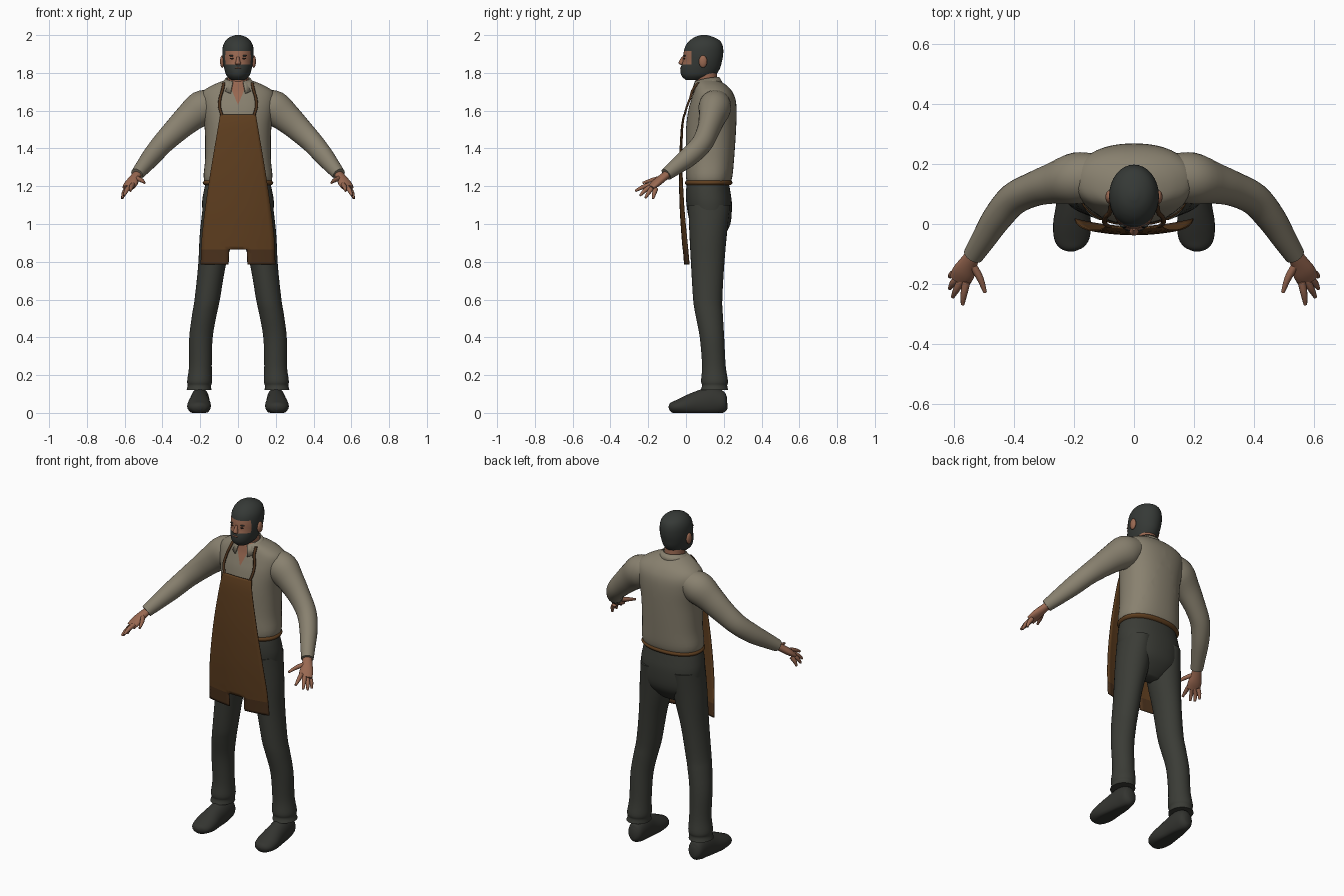
import bpy, bmesh, math
from mathutils import Vector


def mat(name, rgb):
    m = bpy.data.materials.new(name)
    m.diffuse_color = (*rgb, 1)
    return m


SHIRT = mat("linen_shirt", (0.25, 0.22, 0.16))
SKIN = mat("skin", (0.32, 0.14, 0.083))
HAIR = mat("dark_hair", (0.036, 0.041, 0.037))
CLOTH = mat("trouser_cloth", (0.043, 0.045, 0.037))
LEATHER = mat("brown_leather", (0.115, 0.049, 0.014))
DARK_LEATHER = mat("dark_leather", (0.072, 0.032, 0.012))
BOOT = mat("shoe_leather", (0.034, 0.035, 0.030))
EYE = mat("eye_dark", (0.03, 0.018, 0.014))


def finish(name, bm, mats, angle=50):
    bmesh.ops.recalc_face_normals(bm, faces=bm.faces)
    me = bpy.data.meshes.new(name)
    bm.to_mesh(me)
    bm.free()
    for m in mats:
        me.materials.append(m)
    ob = bpy.data.objects.new(name, me)
    bpy.context.collection.objects.link(ob)
    bpy.context.view_layer.objects.active = ob
    ob.select_set(True)
    bpy.ops.object.shade_smooth_by_angle(angle=math.radians(angle))
    ob.select_set(False)
    return ob


def spline(rows, steps):
    """Smooth curve through rows of numbers."""
    out = []
    for i in range(len(rows) - 1):
        a, b, c, d = (rows[max(0, min(len(rows) - 1, i + k))] for k in (-1, 0, 1, 2))
        for s in range(steps):
            t = s / steps
            out.append([q + 0.5 * t * (r - p + t * (2*p - 5*q + 4*r - w + t * (3*(q - r) + w - p)))
                        for p, q, r, w in zip(a, b, c, d)])
    out.append(list(rows[-1]))
    return out


def loft(rows, flat=True, s=1, n=32, steps=4, power=1.0, floor=None):
    """Skin of ellipses (x, y, z, half width, half depth); flat keeps them level."""
    bm = bmesh.new()
    pts = spline(rows, steps)
    rings = []
    for i, (x, y, z, ru, rv) in enumerate(pts):
        u, v = Vector((1, 0, 0)), Vector((0, 1, 0))
        if not flat:
            t = Vector(pts[min(i + 1, len(pts) - 1)][:3]) - Vector(pts[max(i - 1, 0)][:3])
            u = t.cross(Vector((0, 0, 1))).normalized()
            v = u.cross(t).normalized()
        ring = []
        for k in range(n):
            c, d = math.cos(math.tau * k / n), math.sin(math.tau * k / n)
            p = Vector((x, y, z)) + u * ru * math.copysign(abs(c) ** power, c) \
                + v * rv * math.copysign(abs(d) ** power, d)
            if floor is not None:
                p.z = max(p.z, floor)
            ring.append(bm.verts.new((p.x * s, p.y, p.z)))
        rings.append(ring)
    for a, b in zip(rings, rings[1:]):
        for k in range(n):
            bm.faces.new((a[k], a[(k + 1) % n], b[(k + 1) % n], b[k]))
    bm.faces.new(rings[0])
    bm.faces.new(rings[-1])
    return bm


def body(rows, cx=0):
    """Rows of (z, front y, back y, half width) to ellipses."""
    return [(cx, (f + b) / 2, z, w, (b - f) / 2) for z, f, b, w in rows]


def cut(bm, co, no):
    bmesh.ops.bisect_plane(bm, geom=bm.verts[:] + bm.edges[:] + bm.faces[:],
                           plane_co=co, plane_no=no)


def paint(bm, rule):
    for f in bm.faces:
        if rule(f.calc_center_median()):
            f.material_index = 1


def blob(name, pos, size, m):
    bm = bmesh.new()
    bmesh.ops.create_uvsphere(bm, u_segments=16, v_segments=10, radius=1)
    bmesh.ops.scale(bm, vec=size, verts=bm.verts)
    bmesh.ops.translate(bm, vec=pos, verts=bm.verts)
    return finish(name, bm, [m])


# Head: hair and beard with a cut-in face
head = loft(body([(1.762, 0.0, 0.09, 0.035), (1.785, -0.024, 0.15, 0.06), (1.82, -0.029, 0.178, 0.072),
                  (1.86, -0.018, 0.19, 0.08), (1.90, -0.014, 0.197, 0.083), (1.94, -0.004, 0.195, 0.08),
                  (1.97, 0.018, 0.18, 0.066), (1.99, 0.048, 0.145, 0.042), (2.0, 0.08, 0.11, 0.012)]))
cut(head, (0, 0.03, 0), (0, 1, 0))
cut(head, (0, 0, 1.917), (0, 0, 1))
cut(head, (0, 0, 1.845), (0, 0, 1))
paint(head, lambda c: c.y < 0.03 and 1.845 < c.z < 1.917)
finish("head", head, [HAIR, SKIN])
finish("nose", loft([(0, -0.012, 1.888, 0.006, 0.008), (0, -0.02, 1.867, 0.010, 0.014),
                     (0, -0.025, 1.851, 0.015, 0.014), (0, -0.02, 1.842, 0.009, 0.008)], n=16), [SKIN])
blob("lips", (0, -0.026, 1.826), (0.018, 0.006, 0.004), SKIN)
finish("neck", loft([(0, 0.12, 1.66, 0.062, 0.06), (0, 0.11, 1.75, 0.056, 0.058),
                     (0, 0.10, 1.83, 0.056, 0.06)]), [SKIN])

# Shirt body with open neck
torso = loft(body([(1.205, 0.01, 0.228, 0.168), (1.25, 0.0, 0.245, 0.182), (1.35, 0.0, 0.255, 0.174),
                   (1.5, 0.0, 0.265, 0.176), (1.6, 0.012, 0.268, 0.192), (1.66, 0.028, 0.262, 0.2),
                   (1.70, 0.04, 0.245, 0.188), (1.73, 0.046, 0.22, 0.145), (1.75, 0.05, 0.19, 0.1),
                   (1.762, 0.058, 0.168, 0.066)]), n=40, power=0.88)
for side in (1, -1):
    cut(torso, (0, 0, 1.63), (-2.4 * side, 0, 1))
paint(torso, lambda c: c.y < 0.11 and c.z > 1.63 + 2.4 * abs(c.x))
finish("shirt_body", torso, [SHIRT, SKIN])

# Collar folded around the neck
bm = bmesh.new()
prev = None
for k in range(33):
    a = math.radians(-155 + 310 * k / 32)
    f = ((1 - math.cos(a)) / 2) ** 2
    pair = [bm.verts.new((r * math.sin(a), 0.108 + q * math.cos(a), z - drop * f))
            for r, q, z, drop in ((0.066, 0.068, 1.778, 0.025), (0.095, 0.09, 1.742, 0.055))]
    if prev:
        bm.faces.new((prev[0], pair[0], pair[1], prev[1]))
    prev = pair
finish("collar", bm, [SHIRT]).modifiers.new("thickness", "SOLIDIFY").thickness = 0.007

# Belt and hips
finish("belt", loft(body([(1.206, 0.0, 0.238, 0.178), (1.218, -0.006, 0.246, 0.187),
                          (1.23, 0.0, 0.24, 0.178)]), n=40, steps=3, power=0.9), [LEATHER])
finish("trouser_hips", loft(body([(1.225, 0.006, 0.225, 0.168), (1.17, 0.0, 0.235, 0.182),
                                  (1.1, 0.003, 0.243, 0.19), (1.0, 0.022, 0.235, 0.175),
                                  (0.94, 0.05, 0.2, 0.13), (0.9, 0.09, 0.16, 0.07)]),
                            n=40, power=0.9), [CLOTH])

# Apron: curved sheet with a notched hem
bm = bmesh.new()
ZS, COLS = 20, 16
outline = spline([(1.58, 0.095, -0.015), (1.5, 0.108, -0.028), (1.3, 0.142, -0.037),
                  (1.1, 0.172, -0.034), (0.95, 0.19, -0.025), (0.865, 0.195, -0.018), (0.785, 0.198, -0.012)], 4)
grid = []
for z, w, y in outline:
    row = []
    for k in range(COLS + 1):
        x = w * (2 * k / COLS - 1)
        row.append(bm.verts.new((x, y + 0.024 * (x / 0.19) ** 2, z)))
    grid.append(row)
for r, (top, low) in enumerate(zip(grid, grid[1:])):
    for k in range(COLS):
        if outline[r][0] < 0.87 and 6 <= k < 10:
            continue
        face = bm.faces.new((top[k], top[k + 1], low[k + 1], low[k]))
        if outline[r][0] < 0.87:
            face.material_index = 1
apron = finish("apron", bm, [LEATHER, DARK_LEATHER])
apron.modifiers.new("thickness", "SOLIDIFY").thickness = 0.005

# Paired parts
for side, tag in ((1, "left"), (-1, "right")):
    blob(tag + "_ear", (side * 0.083, 0.09, 1.86), (0.012, 0.022, 0.033), SKIN)
    blob(tag + "_eye", (side * 0.031, -0.008, 1.876), (0.012, 0.005, 0.004), EYE)
    blob(tag + "_brow", (side * 0.032, -0.006, 1.891), (0.016, 0.005, 0.004), HAIR)
    finish(tag + "_strap", loft([(0.084, -0.008, 1.575, 0.008, 0.006), (0.098, 0.004, 1.62, 0.008, 0.006),
                                 (0.094, 0.024, 1.67, 0.008, 0.007), (0.082, 0.036, 1.71, 0.008, 0.008),
                                 (0.075, 0.065, 1.748, 0.008, 0.008)], s=side, n=10), [DARK_LEATHER])
    # Sleeve from shoulder through elbow to cuff
    finish(tag + "_sleeve", loft([(0.12, 0.158, 1.645, 0.075, 0.07), (0.19, 0.152, 1.615, 0.086, 0.092),
                                  (0.26, 0.137, 1.56, 0.07, 0.079), (0.33, 0.117, 1.495, 0.058, 0.067),
                                  (0.40, 0.083, 1.425, 0.054, 0.058), (0.455, 0.02, 1.36, 0.049, 0.053),
                                  (0.50, -0.05, 1.305, 0.041, 0.043), (0.535, -0.105, 1.263, 0.034, 0.034)],
                                 flat=False, s=side, n=24), [SHIRT])
    # Hand
    finish(tag + "_palm", loft([(0.525, -0.09, 1.272, 0.024, 0.02), (0.548, -0.125, 1.243, 0.029, 0.021),
                                (0.566, -0.16, 1.215, 0.038, 0.02), (0.58, -0.188, 1.192, 0.036, 0.014)],
                               flat=False, s=side, n=16), [SKIN])
    fingers = {"index": ((0.557, -0.192, 1.208), (0.565, -0.23, 1.195), (0.57, -0.268, 1.175)),
               "middle": ((0.573, -0.187, 1.198), (0.59, -0.217, 1.178), (0.603, -0.243, 1.15)),
               "ring": ((0.583, -0.177, 1.192), (0.602, -0.197, 1.168), (0.613, -0.215, 1.137)),
               "little": ((0.59, -0.16, 1.187), (0.605, -0.168, 1.163), (0.613, -0.175, 1.133)),
               "thumb": ((0.538, -0.135, 1.243), (0.512, -0.18, 1.232), (0.495, -0.228, 1.218))}
    for fname, path in fingers.items():
        finish(f"{tag}_{fname}_finger", loft([(*p, r, r) for p, r in zip(path, (0.013, 0.0115, 0.006))],
                                             flat=False, s=side, n=10, steps=3), [SKIN])
    # Trouser leg with a loose cuff
    leg = [(1.1, 0.1, 0.085, 0.012, 0.235), (0.95, 0.112, 0.09, 0.018, 0.217), (0.78, 0.138, 0.073, 0.027, 0.202),
           (0.6, 0.163, 0.067, 0.038, 0.192), (0.52, 0.178, 0.065, 0.05, 0.195), (0.4, 0.196, 0.062, 0.073, 0.202),
           (0.25, 0.199, 0.060, 0.085, 0.21), (0.17, 0.203, 0.066, 0.08, 0.222), (0.145, 0.204, 0.062, 0.085, 0.218),
           (0.12, 0.207, 0.066, 0.078, 0.224)]
    finish(tag + "_trouser_leg", loft([(x, (f + b) / 2, z, w, (b - f) / 2) for z, x, w, f, b in leg],
                                      s=side), [CLOTH])
    # Shoe
    finish(tag + "_shoe", loft([(0.2, 0.218, 0.055, 0.02, 0.03), (0.2, 0.2, 0.055, 0.042, 0.055),
                                (0.201, 0.14, 0.06, 0.05, 0.075), (0.204, 0.07, 0.05, 0.054, 0.068),
                                (0.206, 0.0, 0.038, 0.063, 0.052), (0.207, -0.05, 0.031, 0.058, 0.036),
                                (0.206, -0.078, 0.028, 0.04, 0.026), (0.205, -0.09, 0.026, 0.012, 0.01)],
                               flat=False, s=side, n=24, floor=0.0), [BOOT])
